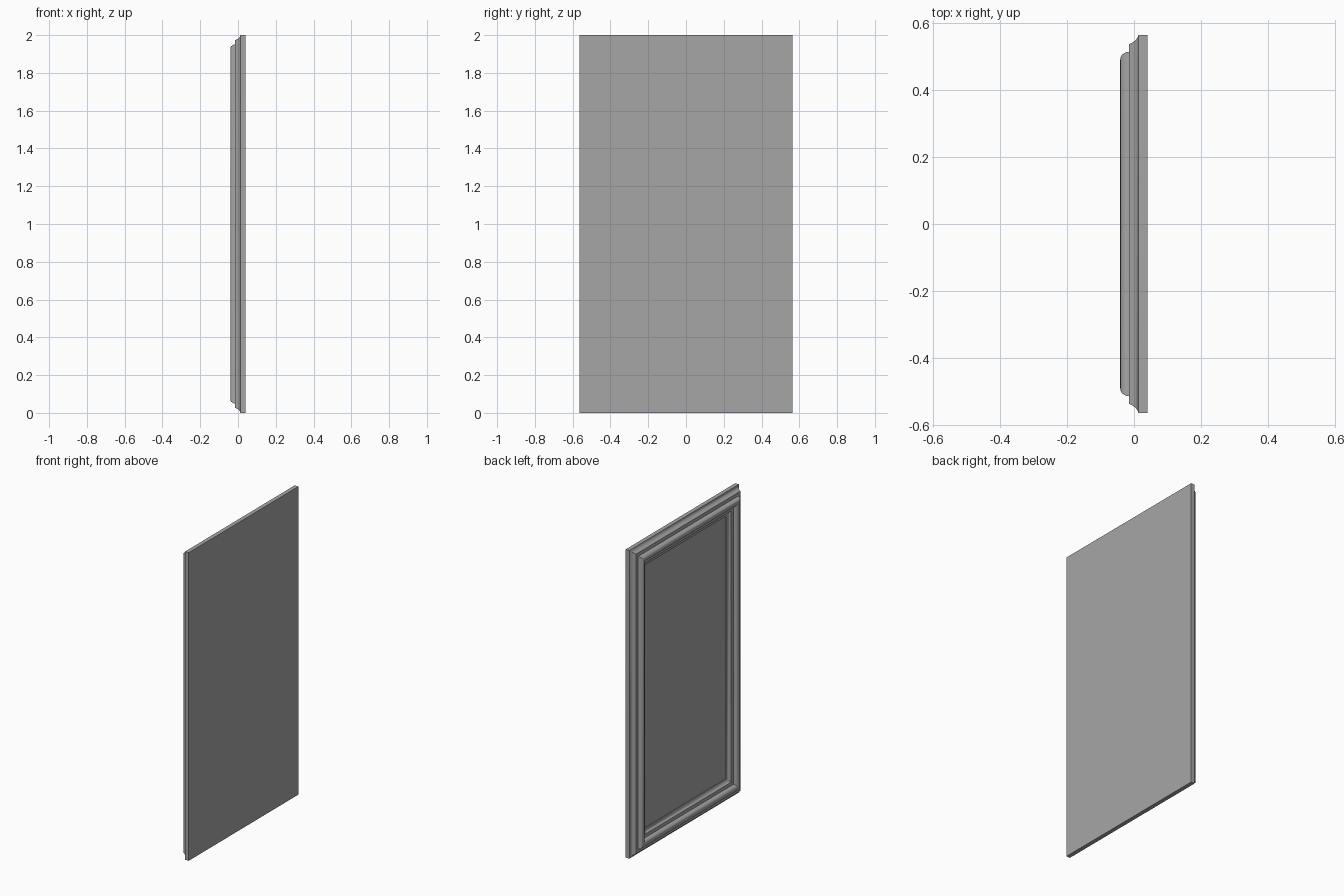
import bpy, bmesh

if "Cube" in bpy.data.objects:
    bpy.data.objects.remove(bpy.data.objects["Cube"])

HALF_Y, HEIGHT = 0.5625, 2.0

# Moulding section: (depth x, inset from the outer edge), from back to inner lip
PROFILE = [
    (0.040, 0.000), (0.013, 0.000),                      # flat outer edge
    (0.010, 0.008), (0.005, 0.015), (-0.003, 0.021), (-0.015, 0.027),  # cove
    (-0.015, 0.050),                                     # step
    (-0.023, 0.051), (-0.030, 0.054), (-0.036, 0.059), (-0.040, 0.066),  # roll
    (-0.041, 0.073), (-0.040, 0.081), (-0.036, 0.088),
    (-0.030, 0.093), (-0.023, 0.096), (-0.015, 0.097),
    (-0.015, 0.120),                                     # inner flat band
    (-0.006, 0.125), (0.000, 0.133), (0.002, 0.147),     # inner cove
    (0.007, 0.147),                                      # lip
]


def ring(bm, x, inset):
    y = HALF_Y - inset
    return [bm.verts.new((x, a, b)) for a, b in
            ((-y, inset), (y, inset), (y, HEIGHT - inset), (-y, HEIGHT - inset))]


def finish(bm, name):
    bmesh.ops.recalc_face_normals(bm, faces=bm.faces)
    mesh = bpy.data.meshes.new(name)
    bm.to_mesh(mesh)
    bm.free()
    obj = bpy.data.objects.new(name, mesh)
    bpy.context.collection.objects.link(obj)
    bpy.ops.object.select_all(action='DESELECT')
    obj.select_set(True)
    bpy.context.view_layer.objects.active = obj
    bpy.ops.object.shade_smooth_by_angle(angle=0.6)
    return obj


# Framed panel body: mitred moulding closed by a flat pane and a flat backing
bm = bmesh.new()
rings = [ring(bm, x, inset) for x, inset in PROFILE]
for r0, r1 in zip(rings, rings[1:]):
    for i in range(4):
        j = (i + 1) % 4
        bm.faces.new((r0[i], r0[j], r1[j], r1[i]))
bm.faces.new(rings[0])
bm.faces.new(rings[-1])
body = finish(bm, "framed_panel")

# Slightly darker grey than the default
mat = bpy.data.materials.new("dark_grey")
mat.diffuse_color = (0.38, 0.38, 0.38, 1)
mat.use_nodes = True
mat.node_tree.nodes["Principled BSDF"].inputs["Base Color"].default_value = mat.diffuse_color
body.data.materials.append(mat)
